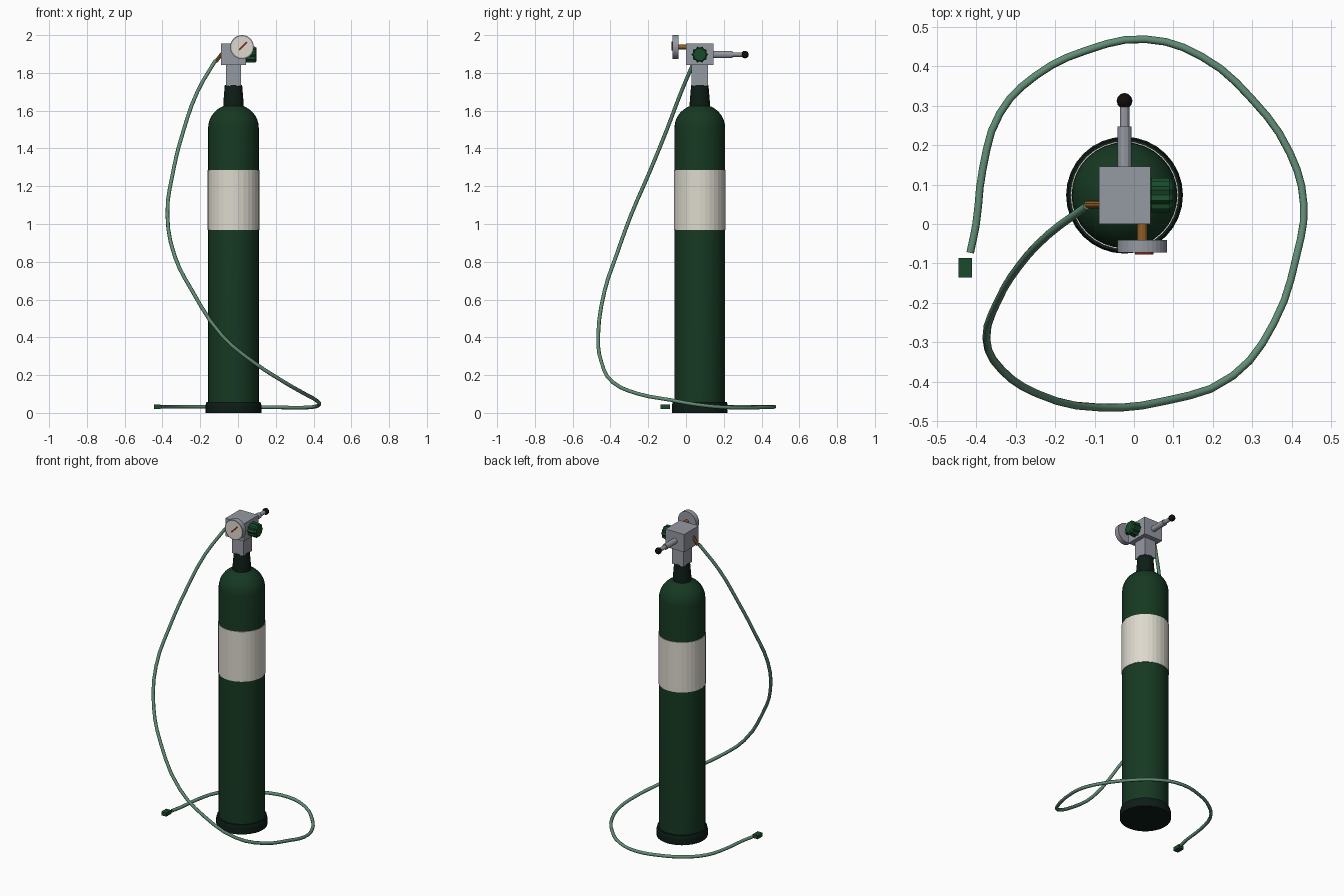
import bpy
import bmesh
import math
from mathutils import Vector, Matrix

cube = bpy.data.objects.get("Cube")
if cube:
    bpy.data.objects.remove(cube, do_unlink=True)

CX, CY = -0.024, 0.073  # tank axis


def material(name, rgb):
    m = bpy.data.materials.new(name)
    m.use_nodes = True
    m.diffuse_color = (*rgb, 1)
    m.node_tree.nodes["Principled BSDF"].inputs["Base Color"].default_value = (*rgb, 1)
    return m


GREEN = material("tank_green", (0.008, 0.04, 0.016))
DARK = material("dark_rubber", (0.004, 0.012, 0.008))
CREAM = material("label_cream", (0.72, 0.69, 0.61))
METAL = material("metal_grey", (0.3, 0.32, 0.36))
COPPER = material("copper", (0.27, 0.11, 0.02))
KNOB = material("knob_green", (0.01, 0.07, 0.025))
HOSE = material("hose_green", (0.12, 0.27, 0.18))
RED = material("needle_red", (0.25, 0.02, 0.015))
BLACK = material("black", (0.006, 0.004, 0.004))


def finish(name, bm, mat):
    bmesh.ops.recalc_face_normals(bm, faces=bm.faces)
    mesh = bpy.data.meshes.new(name)
    bm.to_mesh(mesh)
    bm.free()
    mesh.materials.append(mat)
    ob = bpy.data.objects.new(name, mesh)
    bpy.context.collection.objects.link(ob)
    return ob


def box(name, lo, hi, mat):
    lo, hi = Vector(lo), Vector(hi)
    bm = bmesh.new()
    bmesh.ops.create_cube(bm, size=1, matrix=Matrix.Translation((lo + hi) / 2)
                          @ Matrix.Diagonal((*(hi - lo), 1)))
    return finish(name, bm, mat)


def lathe(name, origin, axis, profile, mat, segs=32, flute=1.0):
    """Revolve (radius, distance) pairs around an axis; flute scales every other column."""
    turn = Vector(axis).to_track_quat("Z", "Y")
    origin = Vector(origin)
    bm = bmesh.new()
    rings = []
    for r, h in profile:
        ring = []
        for i in range(segs):
            a = math.tau * i / segs
            k = r * (flute if i % 2 else 1.0)
            ring.append(bm.verts.new(origin + turn @ Vector((k * math.cos(a), k * math.sin(a), h))))
        rings.append(ring)
    for low, high in zip(rings, rings[1:]):
        for i in range(segs):
            j = (i + 1) % segs
            bm.faces.new((low[i], low[j], high[j], high[i]))
    bm.faces.new(rings[0][::-1])
    bm.faces.new(rings[-1])
    return finish(name, bm, mat)


def rod(name, a, b, r, mat, segs=12):
    d = Vector(b) - Vector(a)
    return lathe(name, a, d, [(r, 0), (r, d.length)], mat, segs)


# Tank with rounded shoulder, foot ring, neck and label band
base = (CX, CY, 0)
up = (0, 0, 1)
dome = [(0.134 * math.cos(t), 1.51 + 0.125 * math.sin(t))
        for t in (math.radians(10 * i) for i in range(8))]
tank = lathe("tank", base, up, [(0.134, 0.03)] + dome + [(0.03, 1.64)], GREEN)
lathe("foot_ring", base, up, [(0.148, 0), (0.148, 0.04), (0.143, 0.058), (0.13, 0.058)], DARK)
lathe("neck_collar", base, up, [(0.055, 1.6), (0.053, 1.65), (0.046, 1.735)], DARK, 24)
lathe("label_band", base, up, [(0.137, 0.967), (0.137, 1.285)], CREAM)

# Valve post and regulator block
box("valve_post", (CX - 0.04, CY - 0.043, 1.73), (CX + 0.04, CY + 0.043, 1.85), METAL)
box("regulator_block", (-0.089, 0, 1.842), (0.042, 0.146, 1.955), METAL)

# Pressure gauge on the front
gx, gz = 0.021, 1.937
front = (0, -1, 0)
rod("gauge_stem", (gx, 0.01, gz), (gx, -0.045, gz), 0.013, COPPER)
lathe("gauge_case", (gx, -0.04, gz), front,
      [(0.063, 0), (0.063, 0.032), (0.056, 0.032), (0.056, 0.028)], METAL)
lathe("gauge_face", (gx, -0.066, gz), front, [(0.056, 0), (0.056, 0.006)], CREAM)
needle = box("gauge_needle", (-0.022, -0.0025, -0.004), (0.036, 0.0025, 0.004), RED)
needle.location = (gx, -0.0745, gz)
needle.rotation_euler.y = -math.radians(45)

# Toggle lever at the back
lz = 1.897
back = (0, 1, 0)
lathe("lever", (CX, 0.14, lz), back,
      [(0.018, 0), (0.018, 0.107), (0.012, 0.107), (0.012, 0.165)], METAL, 12)
bm = bmesh.new()
bmesh.ops.create_uvsphere(bm, u_segments=12, v_segments=8, radius=0.02,
                          matrix=Matrix.Translation((CX, 0.312, lz)))
finish("lever_ball", bm, BLACK)

# Fluted flow knob on the left side
lathe("flow_knob", (0.04, CY, lz), (1, 0, 0),
      [(0.036, 0), (0.044, 0.004), (0.044, 0.05), (0.036, 0.059)], KNOB, 20, 0.84)

# Outlet barb on the right side
rod("outlet_barb", (-0.08, 0.049, 1.908), (-0.119, 0.049, 1.858), 0.01, COPPER, 10)

# Hose that hangs down and loops around the foot
path = [(-0.12, 0.045, 1.865), (-0.215, -0.025, 1.7), (-0.29, -0.105, 1.49),
        (-0.345, -0.195, 1.27), (-0.374, -0.29, 1.05), (-0.335, -0.37, 0.83),
        (-0.245, -0.43, 0.65), (-0.085, -0.465, 0.41), (0.08, -0.448, 0.27),
        (0.25, -0.385, 0.16), (0.355, -0.25, 0.1), (0.412, -0.08, 0.068),
        (0.43, 0.05, 0.045), (0.395, 0.18, 0.031), (0.3, 0.315, 0.028),
        (0.17, 0.425, 0.03), (0.03, 0.468, 0.032), (-0.12, 0.44, 0.033),
        (-0.25, 0.375, 0.033), (-0.34, 0.28, 0.033), (-0.383, 0.14, 0.033),
        (-0.4, 0, 0.033), (-0.415, -0.073, 0.033)]
curve = bpy.data.curves.new("hose", "CURVE")
curve.dimensions = "3D"
curve.bevel_depth = 0.01
curve.bevel_resolution = 2
curve.resolution_u = 3
curve.use_fill_caps = True
spline = curve.splines.new("BEZIER")
spline.bezier_points.add(len(path) - 1)
for point, co in zip(spline.bezier_points, path):
    point.co = co
    point.handle_left_type = point.handle_right_type = "AUTO"
curve.materials.append(HOSE)
hose = bpy.data.objects.new("hose", curve)
bpy.context.collection.objects.link(hose)

# Connector at the hose end
box("hose_connector", (-0.445, -0.136, 0.021), (-0.41, -0.086, 0.044), KNOB)

# Convert the hose to a mesh and smooth the tank
for ob in bpy.context.selected_objects:
    ob.select_set(False)
hose.select_set(True)
bpy.context.view_layer.objects.active = hose
bpy.ops.object.convert(target="MESH")
bpy.ops.object.select_all(action="DESELECT")
tank.select_set(True)
bpy.context.view_layer.objects.active = tank
bpy.ops.object.shade_smooth_by_angle()
